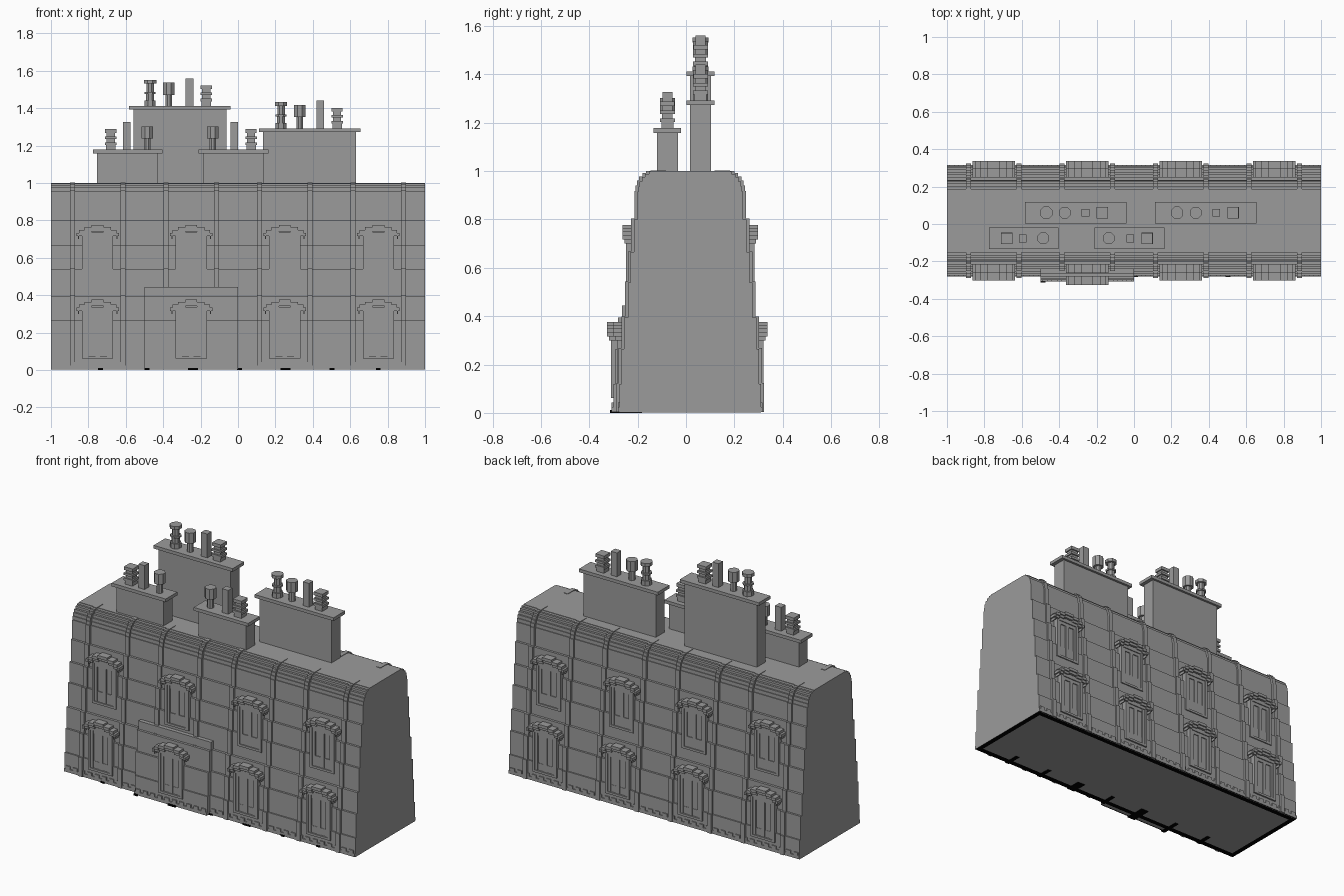
import bpy, bmesh, math
from mathutils import Matrix, Vector

cube = bpy.data.objects.get("Cube")
if cube:
    bpy.data.objects.remove(cube, do_unlink=True)

CY = 0.0175                      # centre line of the building's depth
BAYS = (-0.75, -0.25, 0.25, 0.75)


def material(name, rgb):
    m = bpy.data.materials.new(name)
    m.use_nodes = True
    col = (*rgb, 1)
    m.diffuse_color = col
    m.node_tree.nodes["Principled BSDF"].inputs["Base Color"].default_value = col
    return m


STONE = material("stone grey", (0.33, 0.33, 0.33))
BLACK = material("underside black", (0.0, 0.0, 0.0))


def finish(bm, name, *mats):
    bmesh.ops.recalc_face_normals(bm, faces=bm.faces)
    me = bpy.data.meshes.new(name)
    bm.to_mesh(me)
    bm.free()
    for m in mats or (STONE,):
        me.materials.append(m)
    ob = bpy.data.objects.new(name, me)
    bpy.context.collection.objects.link(ob)
    return ob


def box(bm, x0, x1, y0, y1, z0, z1):
    mat = Matrix.Translation(((x0 + x1) / 2, (y0 + y1) / 2, (z0 + z1) / 2))
    mat = mat @ Matrix.Diagonal((abs(x1 - x0), abs(y1 - y0), abs(z1 - z0), 1))
    bmesh.ops.create_cube(bm, size=1, matrix=mat)


def side_box(bm, s, x0, x1, d0, d1, z0, z1):
    """Box placed by its distance from the centre line, on side s."""
    box(bm, x0, x1, CY + s * d0, CY + s * d1, z0, z1)


def extrude_x(bm, pts, x0, x1):
    """Prism along x from a list of (y, z) points."""
    face = bm.faces.new([bm.verts.new((x0, y, z)) for y, z in pts])
    new = bmesh.ops.extrude_face_region(bm, geom=[face])["geom"]
    verts = [g for g in new if isinstance(g, bmesh.types.BMVert)]
    bmesh.ops.translate(bm, vec=(x1 - x0, 0, 0), verts=verts)


# Stepped wall courses: (top height, half depth), then a rounded eave
COURSES = [(0.12, 0.293), (0.265, 0.285), (0.395, 0.273), (0.54, 0.258),
           (0.665, 0.246), (0.80, 0.233), (0.915, 0.219)]
EAVE = 6
for i in range(EAVE):
    a = math.pi / 2 * (i + 1) / EAVE
    b = math.pi / 2 * (i + 0.5) / EAVE
    COURSES.append((0.915 + 0.085 * math.sin(a), 0.1425 + 0.072 * math.cos(b)))


def stairs(extra=0, lift=0, base=0.002, top=2):
    """(distance, height) points climbing the stepped wall."""
    pts, z = [], base
    for zt, h in COURSES:
        zt = min(zt, top)
        pts += [(h + extra, z), (h + extra, zt + lift)]
        z = zt + lift
        if zt == top:
            break
    return pts


def wall_strip(bm, s, x0, x1, extra, lift=0, base=0.004, top=2):
    pts = stairs(extra, lift, base, top)
    pts = [(0.1, base)] + pts + [(0.1, pts[-1][1])]
    extrude_x(bm, [(CY + s * d, z) for d, z in pts], x0, x1)


# Main body with a black underside rim around a grey panel
bm = bmesh.new()
half = stairs()
extrude_x(bm, [(CY + d, z) for d, z in half] + [(CY - d, z) for d, z in reversed(half)], -1, 1)
bmesh.ops.recalc_face_normals(bm, faces=bm.faces)
bottom = min(bm.faces, key=lambda f: f.calc_center_median().z)
ring = bmesh.ops.inset_region(bm, faces=[bottom], thickness=0.045)["faces"]
for f in ring:
    f.material_index = 1
finish(bm, "building_body", STONE, BLACK)

# Thin vertical ribs on either side of every bay
bm = bmesh.new()
for s in (-1, 1):
    for cx in BAYS:
        for off in (-0.135, 0.135):
            wall_strip(bm, s, cx + off - 0.014, cx + off + 0.014, 0.012, 0.003)
finish(bm, "wall_ribs")

# Raised panel around one front bay, with a top band
bm = bmesh.new()
wall_strip(bm, -1, -0.5, 0, 0.025, top=0.445)
finish(bm, "entrance_panel")


# Plinth with a toothed upper edge
def plinth(bm, s, x0, x1, d):
    side_box(bm, s, x0, x1, 0.25, d, 0.004, 0.024)
    n = round((x1 - x0) / 0.05)
    for i in range(n):
        x = x0 + (i + 0.5) * (x1 - x0) / n
        side_box(bm, s, x - 0.015, x + 0.015, 0.25, d, 0.024, 0.042)


bm = bmesh.new()
for s in (-1, 1):
    plinth(bm, s, -1, 1, 0.299)
plinth(bm, -1, -0.5, 0, 0.325)
for f in bm.faces:
    f.normal_update()
    f.material_index = int(f.normal.z < -0.9)
finish(bm, "toothed_plinth", STONE, BLACK)

# Black slots cut into the front foot
bm = bmesh.new()
for i in range(7):
    x = -0.735 + i * 0.2475
    w = 0.027 if i in (2, 4) else 0.013
    front = 0.331 if -0.5 < x < 0 else 0.301
    side_box(bm, -1, x - w, x + w, 0.2, front, 0, 0.011)
finish(bm, "foot_slots", BLACK)


# Windows: frame, sash, sill and a stepped hood
def window(bm, s, cx, z, d, hood):
    inner = d - 0.07

    def part(x0, x1, depth, z0, z1):
        side_box(bm, s, cx + x0, cx + x1, inner, depth, z + z0, z + z1)

    part(-0.07, 0.07, d - 0.012, 0.01, 0.28)
    part(-0.083, 0.083, d, 0, 0.014)
    part(-0.083, 0.083, d, 0.25, 0.275)
    for m in (-1, 1):
        part(m * 0.067, m * 0.083, d, 0.014, 0.25)
        part(m * 0.05, m * 0.067, d - 0.005, 0.014, 0.25)
    part(-0.012, 0.012, d - 0.006, 0.014, 0.25)
    part(-0.05, 0.05, d - 0.006, 0.23, 0.25)
    for x0, x1, top in ((0, 0.032, 0.314), (0.032, 0.072, 0.302),
                        (0.072, 0.1, 0.288), (0.1, 0.114, 0.272)):
        for m in (-1, 1):
            part(m * x0, m * x1, hood, top - 0.018, top)
            part(m * x0, m * min(x1, 0.105), hood - 0.008, top - 0.034, top - 0.018)


for s, label in ((-1, "front"), (1, "back")):
    for z, d, hood, row in ((0.062, 0.303, 0.319, "lower"), (0.462, 0.265, 0.28, "upper")):
        bm = bmesh.new()
        for cx in BAYS:
            out = 0.025 if (s, cx, row) == (-1, -0.25, "lower") else 0
            window(bm, s, cx, z, d + out, hood + out)
        finish(bm, f"{label}_{row}_windows")

# Chimney pots: stacked (radius, bottom, top) sections on square or octagonal plans
POTS = {
    "spool": (8, [(0.03, 0, 0.03), (0.022, 0.03, 0.065), (0.03, 0.065, 0.075),
                  (0.02, 0.075, 0.12), (0.033, 0.12, 0.14)]),
    "cup": (8, [(0.018, 0, 0.06), (0.031, 0.06, 0.125)]),
    "plain": (4, [(0.021, 0, 0.148)]),
    "stack": (4, [(0.025, 0, 0.025), (0.031, 0.025, 0.04), (0.022, 0.04, 0.058),
                  (0.031, 0.058, 0.072), (0.022, 0.072, 0.09), (0.03, 0.09, 0.11)]),
}


def pot(bm, kind, x, y, z):
    sides, parts = POTS[kind]
    for r, z0, z1 in parts:
        rad = r / math.cos(math.pi / sides)
        mat = Matrix.Translation((x, y, z + (z0 + z1) / 2)) @ Matrix.Rotation(math.pi / sides, 4, "Z")
        bmesh.ops.create_cone(bm, cap_ends=True, segments=sides, radius1=rad,
                              radius2=rad, depth=z1 - z0, matrix=mat)


# Chimney stacks with caps and pots
def chimney(name, x0, x1, y, top, pots):
    bm = bmesh.new()
    box(bm, x0, x1, y - 0.043, y + 0.043, 0.98, top - 0.02)
    box(bm, x0 - 0.023, x1 + 0.023, y - 0.057, y + 0.057, top - 0.02, top)
    finish(bm, name)
    bm = bmesh.new()
    for kind, x in pots:
        pot(bm, kind, x, y, top)
    finish(bm, name + "_pots")


chimney("tall_back_chimney", -0.56, -0.062, 0.06, 1.412,
        [("spool", -0.47), ("cup", -0.37), ("plain", -0.26), ("stack", -0.17)])
chimney("low_back_chimney", 0.135, 0.632, 0.06, 1.292,
        [("spool", 0.23), ("cup", 0.33), ("plain", 0.44), ("stack", 0.53)])
chimney("right_front_chimney", -0.753, -0.427, -0.077, 1.178,
        [("stack", -0.68), ("plain", -0.595), ("cup", -0.485)])
chimney("left_front_chimney", -0.188, 0.14, -0.077, 1.178,
        [("cup", -0.135), ("plain", -0.02), ("stack", 0.07)])
